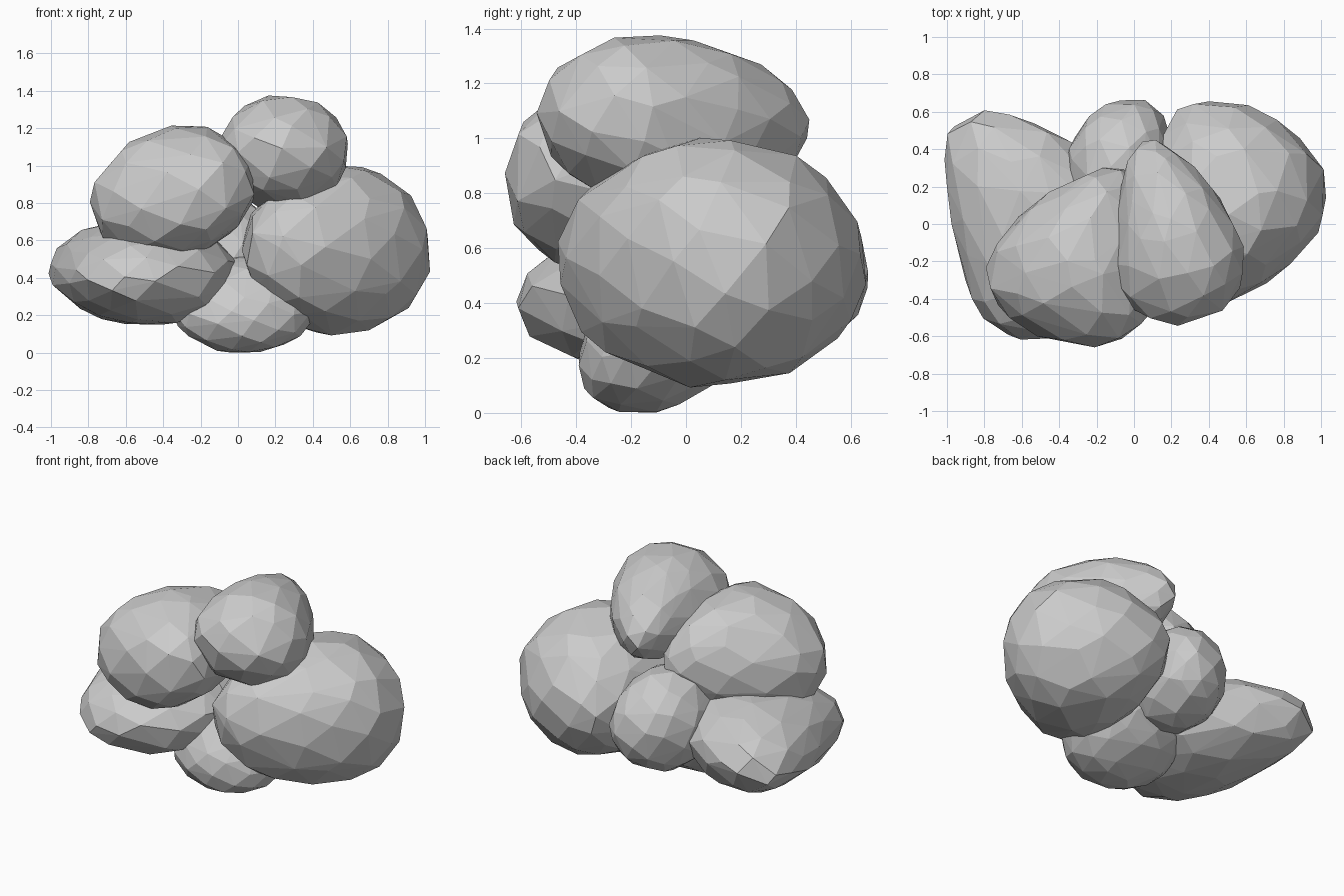
import bpy
import bmesh
import math
import random
from mathutils import Vector

random.seed(4)
if "Cube" in bpy.data.objects:
    bpy.data.objects.remove(bpy.data.objects["Cube"])

# Plain stone grey
GREY = (0.6, 0.6, 0.6, 1)
stone = bpy.data.materials.new("stone grey")
stone.use_nodes = True
stone.diffuse_color = GREY
stone.node_tree.nodes["Principled BSDF"].inputs["Base Color"].default_value = GREY


def boulder(name, center, radii, slope=(0, 0), bend=0.0, taper=(0, 0),
            tilt=0.0, points=78):
    """Faceted egg along y: slope shifts x and z towards the back, bend curves
    it sideways, taper narrows the back in x and z, tilt raises the +x side."""
    bm = bmesh.new()
    golden = math.pi * (3 - math.sqrt(5))
    spin = random.uniform(0, math.tau)
    for i in range(points):
        # Evenly spread directions, slightly jittered
        w = 1 - 2 * (i + 0.5) / points
        ring = math.sqrt(1 - w * w)
        d = Vector((ring * math.cos(i * golden + spin),
                    ring * math.sin(i * golden + spin), w))
        d += Vector([random.uniform(-0.1, 0.1) for _ in range(3)])
        u, v, w = d.normalized() * random.uniform(1.0, 1.03)
        x = radii[0] * u * (1 - taper[0] * v) + slope[0] * v + bend * v * v
        z = radii[2] * w * (1 - taper[1] * v) + slope[1] * v + tilt * u
        bm.verts.new(Vector(center) + Vector((x, radii[1] * v, z)))
    hull = bmesh.ops.convex_hull(bm, input=bm.verts)
    inner = [g for g in hull["geom_interior"] if isinstance(g, bmesh.types.BMVert)]
    bmesh.ops.delete(bm, geom=inner, context='VERTS')
    bmesh.ops.recalc_face_normals(bm, faces=bm.faces)
    mesh = bpy.data.meshes.new(name)
    bm.to_mesh(mesh)
    bm.free()
    mesh.materials.append(stone)
    obj = bpy.data.objects.new(name, mesh)
    bpy.context.collection.objects.link(obj)


# Upper pair
boulder("top_boulder", (0.23, -0.045, 1.065), (0.33, 0.49, 0.305),
        slope=(-0.07, -0.02), bend=-0.08, taper=(0.33, 0.15))
boulder("upper_right_boulder", (-0.35, -0.18, 0.85), (0.42, 0.48, 0.36),
        slope=(0.05, 0), bend=0.18, taper=(0.28, 0.06), tilt=0.06)

# Lower side pair
boulder("lower_right_boulder", (-0.49, -0.01, 0.43), (0.48, 0.61, 0.28),
        slope=(-0.12, 0.03), bend=-0.18)
boulder("left_boulder", (0.54, 0.1, 0.55), (0.49, 0.56, 0.45),
        slope=(0.08, 0), bend=-0.19, points=90)

# Middle pair that fills the base and the back
boulder("base_boulder", (0.03, -0.08, 0.26), (0.39, 0.31, 0.25), slope=(0, 0.08))
boulder("back_boulder", (-0.07, 0.3, 0.52), (0.29, 0.37, 0.32), bend=0.05)
